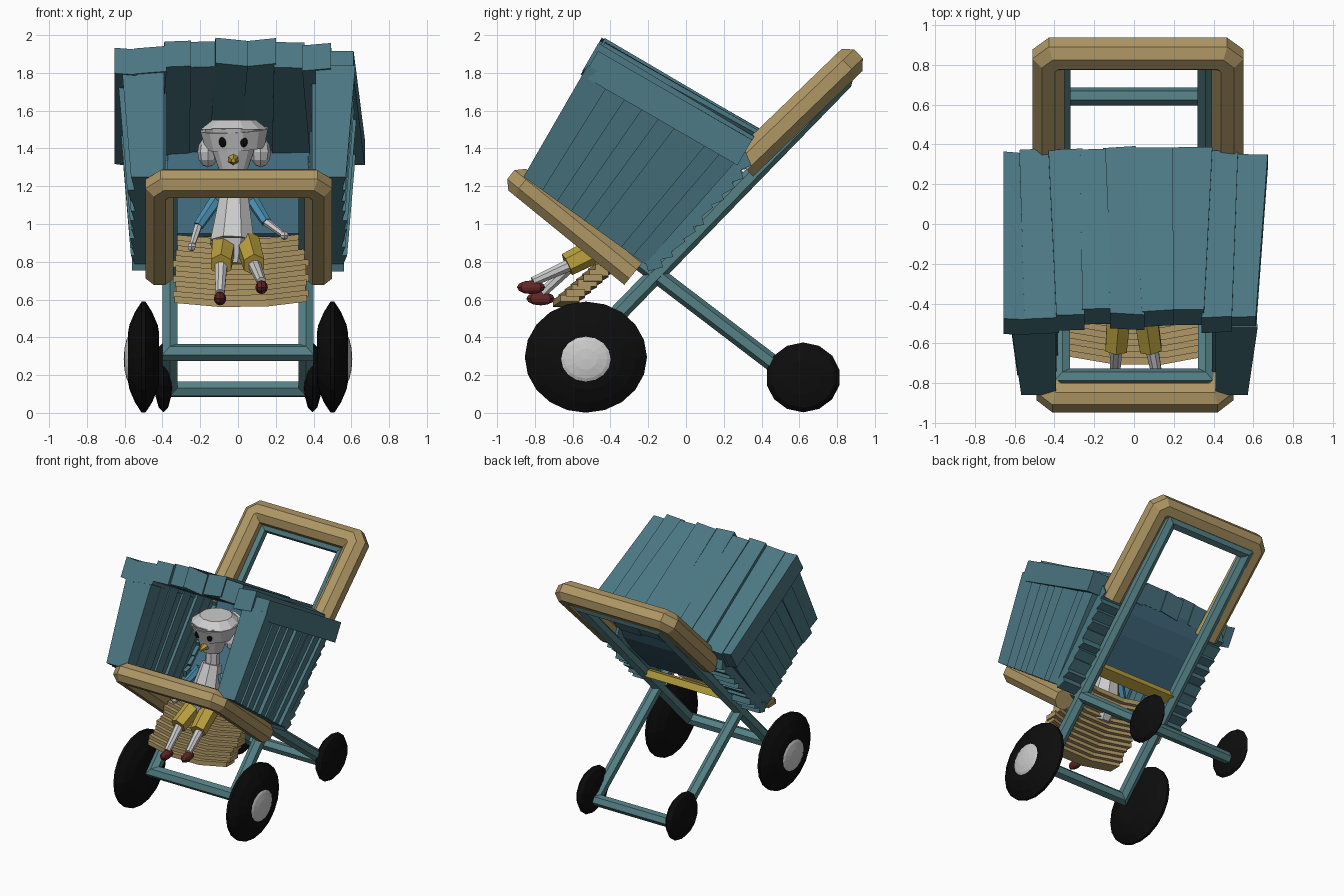
import bpy, bmesh, math, random
from mathutils import Vector as V

if "Cube" in bpy.data.objects:
    bpy.data.objects.remove(bpy.data.objects["Cube"])
random.seed(4)

def mat(name, c):
    m = bpy.data.materials.new(name)
    m.diffuse_color = (*c, 1)
    m.use_nodes = True
    m.node_tree.nodes["Principled BSDF"].inputs["Base Color"].default_value = m.diffuse_color
    return m

TEAL = mat("teal", (.09, .22, .24)); HOOD = mat("hood_teal", (.07, .185, .225))
DARK = mat("lining", (.05, .14, .20)); TAN = mat("tan", (.43, .31, .13))
YEL = mat("yellow", (.50, .36, .05)); BLACK = mat("black", (.004, .004, .004))
BLUE = mat("sleeve_blue", (.07, .28, .45)); RED = mat("shoe_red", (.13, .02, .02))
WHITE = mat("white", (.62, .62, .62))

def make(name, bm, m):
    bmesh.ops.recalc_face_normals(bm, faces=bm.faces[:])
    me = bpy.data.meshes.new(name)
    bm.to_mesh(me); bm.free()
    me.materials.append(m)
    ob = bpy.data.objects.new(name, me)
    bpy.context.collection.objects.link(ob)
    return ob

def add_tube(bm, path, r, n=6, closed=False, r2=None):
    """Mitred tube along a planar path; r2 tapers it towards the end."""
    p = [V(q) for q in path]
    k = len(p)
    e = (p[1] - p[0]).normalized()
    ref = p[-1] - p[0] if k > 2 else (V((1, 0, 0)) if abs(e.x) < .8 else V((0, 0, 1)))
    nor = e.cross(ref).normalized()
    rings = []
    for i in range(k):
        a = p[i] - p[i-1] if (closed or i) else p[1] - p[0]
        b = p[(i+1) % k] - p[i] if (closed or i < k-1) else a
        a, b = a.normalized(), b.normalized()
        t = (a + b).normalized()
        side = t.cross(nor) / max(.4, t.dot(a))
        rr = r if r2 is None else r + (r2 - r) * i / (k - 1)
        rings.append([bm.verts.new(p[i] + rr * (side * math.cos(w) + nor * math.sin(w)))
                      for w in [math.tau * (j + .5) / n for j in range(n)]])
    for i in range(k if closed else k - 1):
        A, B = rings[i], rings[(i+1) % k]
        for j in range(n):
            bm.faces.new((A[j], A[(j+1) % n], B[(j+1) % n], B[j]))
    if not closed:
        bm.faces.new(rings[0]); bm.faces.new(rings[-1])

def tube(name, path, r, m, n=6, closed=False, r2=None):
    bm = bmesh.new()
    add_tube(bm, path, r, n, closed, r2)
    return make(name, bm, m)

def add_hex(bm, a, b):
    """Six-sided block between two matching quads."""
    A = [bm.verts.new(q) for q in a]; B = [bm.verts.new(q) for q in b]
    bm.faces.new(A); bm.faces.new(B)
    for j in range(4):
        bm.faces.new((A[j], A[(j+1) % 4], B[(j+1) % 4], B[j]))

def ball(name, c, s, m, seg=12, rings=8, axis='Z'):
    bm = bmesh.new()
    bmesh.ops.create_uvsphere(bm, u_segments=seg, v_segments=rings, radius=1)
    for v in bm.verts:
        q = v.co.copy()
        if axis == 'X':
            q = V((q.z, q.x, q.y))
        v.co = V((q.x * s[0] + c[0], q.y * s[1] + c[1], q.z * s[2] + c[2]))
    return make(name, bm, m)

def loop(x, lo, hi):
    return [(-x, *lo), (-x, *hi), (x, *hi), (x, *lo)]

def grip(x, lo, hi, c=.035, x0=0):
    """U path with slightly chamfered corners."""
    d = (V(lo) - V(hi)).normalized() * c
    k = (hi[0] + d.x, hi[1] + d.y)
    return [(x0 + u, *q) for u, q in ((-x, lo), (-x, k), (c - x, hi), (x - c, hi), (x, k), (x, lo))]

# crossed frame
tube("push_frame", loop(.36, (-.56, .32), (.84, 1.76)), .047, TEAL, closed=True)
tube("tray_frame", loop(.36, (.64, .125), (-.77, 1.2)), .045, TEAL, closed=True)
# padded grips
tube("push_handle", grip(.45, (.30, 1.31), (.855, 1.845), x0=.02), .087, TAN, 8)
tube("front_bumper", grip(.42, (-.28, .735), (-.87, 1.215), x0=.005), .08, TAN, 8)

# wheels
for s, side in ((1, "right"), (-1, "left")):
    bm = bmesh.new()
    rings = []
    for x, r in ((-.082, .13), (-.075, .17), (-.045, .24), (-.01, 1/3.4), (.01, 1/3.4),
                 (.045, .24), (.075, .17), (.082, .13)):
        rings.append([bm.verts.new((s*.5 + x, -.53 + 1.1*r*math.cos(math.tau*j/20),
                                    .295 + r*math.sin(math.tau*j/20))) for j in range(20)])
    for P, Q in zip(rings, rings[1:]):
        for j in range(20):
            bm.faces.new((P[j], P[(j+1) % 20], Q[(j+1) % 20], Q[j]))
    bm.faces.new(rings[0]); bm.faces.new(rings[-1])
    make("front_wheel_" + side, bm, BLACK)
    ball("front_hub_" + side, (s*.555, -.53, .285), (.05, .16, .145), WHITE, 16, 8, 'X')
    ball("rear_wheel_" + side, (s*.395, .62, .188), (.05, .197, .185), BLACK, 14, 6, 'X')

# hood roof planks, running front to back and slightly arched
bm = bmesh.new()
nor = V((0, .5, .866))
xs = [-.655, -.55, -.39, -.26, -.12, .04, .19, .34, .48, .60]
ys = xs[:1] + [x + random.uniform(-.05, .05) for x in xs[1:-1]] + [.66]
for i in range(len(xs) - 1):
    xc = (xs[i] + xs[i+1]) / 2
    lift = nor * (.075 * (1 - (xc / .66) ** 2) + random.uniform(-.012, .012))
    f, g = random.uniform(-.02, .015), random.uniform(-.015, .015)
    def end(y, z, u, w):
        hi = V((0, y, z)) + lift
        lo = hi - nor * .155
        tilt = nor * random.uniform(-.012, .012)
        return [hi + V((u, 0, 0)) - tilt, hi + V((w, 0, 0)) + tilt,
                lo + V((w, 0, 0)) + tilt, lo + V((u, 0, 0)) - tilt]
    add_hex(bm, end(-.475 + f, 1.905 - .58*f, xs[i], xs[i+1] + .012),
            end(.35 + g, 1.43 - .58*g, ys[i], ys[i+1] + .012))
make("hood_roof", bm, HOOD)

# hood side planks plus the ruffled rear edge
A, B, C, D = V((-.86, 1.25)), V((-.52, 1.84)), V((.30, 1.38)), V((-.22, .79))
for s, side in ((1, "right"), (-1, "left")):
    bm = bmesh.new()
    n = 9
    for i in range(n):
        u, w = (i / n) ** .85, ((i + 1) / n) ** .85 + .006
        o, inn = random.uniform(-.012, .012), random.uniform(0, .03)
        q = [A.lerp(D, u), A.lerp(D, w), B.lerp(C, w), B.lerp(C, u)]
        add_hex(bm, [(s * (x + o), *p) for x, p in zip((.575, .555, .61, .625), q)],
                [(s * (.38 + inn), *p) for p in q])
    for i in range(10):
        p = D.lerp(C, (i + .5) / 10) + V((.022, -.02))
        h = .045 + random.uniform(-.006, .01)
        t = random.uniform(-.25, .25) - .35
        q = [p + h * V((math.cos(t + k * math.pi/2), math.sin(t + k * math.pi/2))) * 1.3 for k in range(4)]
        add_hex(bm, [(s * .56, *p) for p in q], [(s * .37, *p) for p in q])
    make("hood_side_" + side, bm, HOOD)

# backrest sling, sagging between the push bars
bm = bmesh.new()
rows = [(-.06, .93), (.05, 1.04), (.16, 1.15), (.26, 1.28), (.31, 1.39)]
for (y0, z0), (y1, z1) in zip(rows, rows[1:]):
    quad = [(-.40, y0, z0), (.40, y0, z0), (.40, y1, z1), (-.40, y1, z1)]
    add_hex(bm, quad, [(x, y - .02, z + .02) for x, y, z in quad])
make("backrest", bm, DARK)

# seat plank behind the rider
bm = bmesh.new()
q = [(-.06, .91), (-.03, .865), (.05, .895), (.03, .945)]
add_hex(bm, [(-.36, *p) for p in q], [(.37, *p) for p in q])
make("seat_plank", bm, YEL)

# ribbed footrest made of sagging stepped slats
bm = bmesh.new()
for i in range(13):
    f = i / 12
    y, z = -.655 + .37 * f, .585 + .325 * f
    w = .335 + .01 * math.sin(i * 2)
    for (x0, d0, e0), (x1, d1, e1) in zip([(-w, .04, .015), (-.1, 0, -.006), (.15, 0, -.004)],
                                          [(-.1, 0, -.006), (.15, 0, -.004), (w + .03, .04, .022)]):
        add_hex(bm, *[[(x, y + d + a, z + e + b) for a, b in
                       ((-.05, -.018), (.05, -.018), (.05, .018), (-.05, .018))]
                      for x, d, e in ((x0, d0, e0), (x1, d1, e1))])
make("footrest", bm, TAN)

# seated doll: torso, neck and head
tube("doll_torso", [(-.03, -.42, .78), (-.03, -.39, .90)], .07, WHITE, 8, r2=.125)
tube("doll_chest", [(-.03, -.39, .90), (-.02, -.30, 1.18)], .125, WHITE, 8, r2=.075)
tube("doll_neck", [(-.02, -.30, 1.16), (-.02, -.29, 1.30)], .055, WHITE, 8)
tube("doll_face", [(-.025, -.29, 1.28), (-.025, -.28, 1.50)], .075, WHITE, 12, r2=.155)
tube("doll_hair", [(-.015, -.24, 1.40), (-.02, -.25, 1.50)], .16, WHITE, 12, r2=.185)
tube("doll_hair_crown", [(-.02, -.25, 1.50), (-.02, -.25, 1.55)], .185, WHITE, 12, r2=.12)
for s, side in ((1, "right"), (-1, "left")):
    ball("doll_hair_lock_" + side, (-.02 + s*.14, -.23, 1.38), (.055, .08, .08), WHITE, 8, 6)
    ball("doll_eye_" + side, (-.025 + s*.055, -.40, 1.435), (.021, .022, .029), BLACK, 8, 6)
tube("doll_beak", [(-.025, -.36, 1.345), (-.025, -.44, 1.335)], .036, YEL, 6, r2=.012)

# doll limbs
limbs = (("left", -.09, (-.21, .99), (-.245, -.45, .88), (-.095, -.77, .605)),
         ("right", .085, (.15, 1.01), (.245, -.45, .94), (.125, -.82, .665)))
for side, kx, (ex, ez), hand, foot in limbs:
    tube("doll_thigh_" + side, [(-.03 + (kx + .03) * .7, -.40, .90), (kx, -.63, .785)],
         .07, YEL, 6, r2=.062)
    tube("doll_shin_" + side, [(kx, -.60, .79), (foot[0], foot[1] + .01, foot[2] + .03)],
         .036, WHITE, 8, r2=.026)
    ball("doll_shoe_" + side, foot, (.033, .075, .036), RED, 8, 6)
    sh = (-.12 if side == "left" else .08, -.31, 1.12)
    tube("doll_sleeve_" + side, [sh, (ex, -.38, ez)], .035, BLUE, 6, r2=.028)
    tube("doll_forearm_" + side, [(ex, -.38, ez), hand], .022, WHITE, 6, r2=.016)
    ball("doll_hand_" + side, hand, (.025, .03, .025), WHITE, 6, 4)
